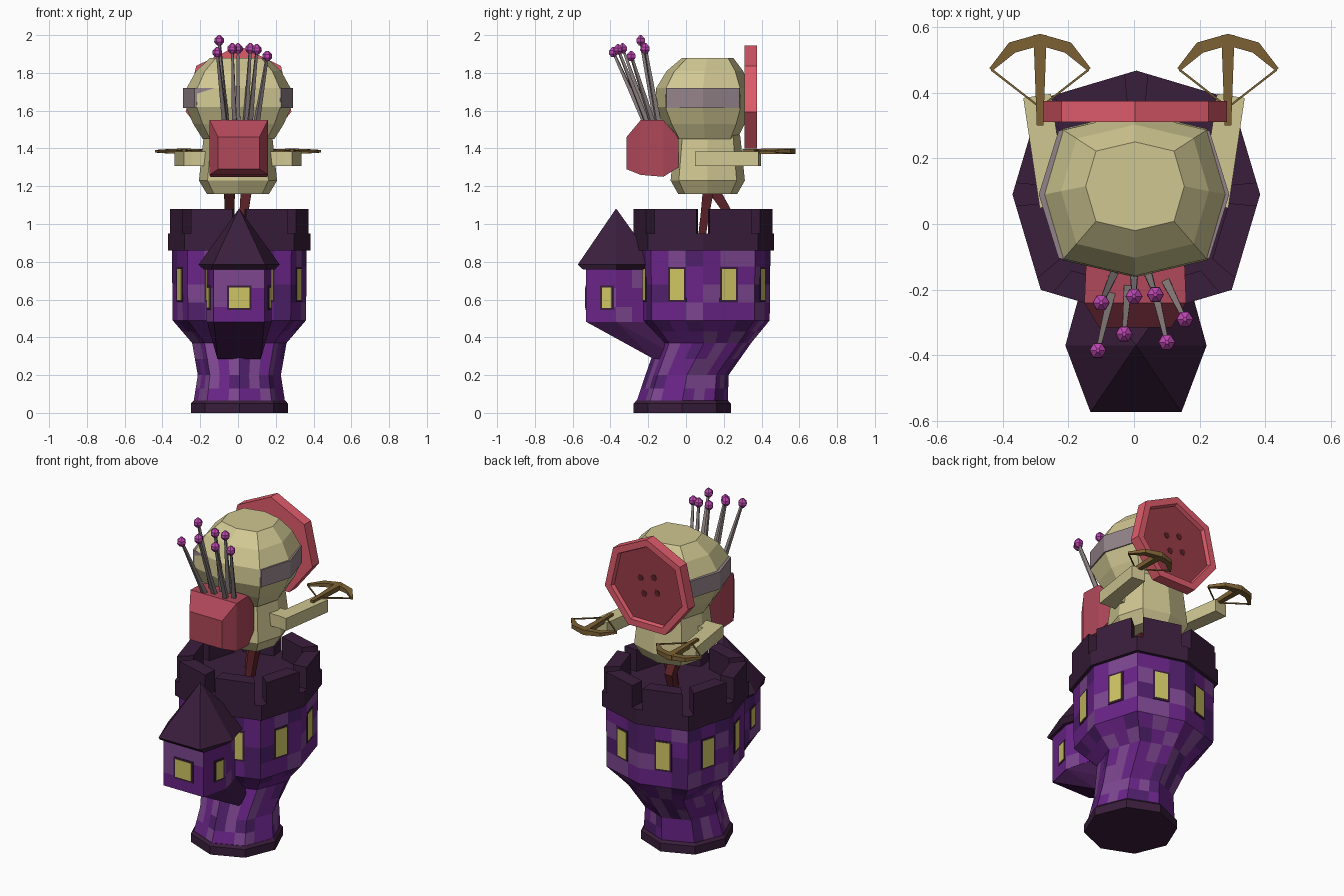
import bpy, bmesh, math, random
from mathutils import Vector

if "Cube" in bpy.data.objects:
    bpy.data.objects.remove(bpy.data.objects["Cube"])
random.seed(4)


def mat(name, hexa):
    m = bpy.data.materials.new(name)
    c = [int(hexa[i:i + 2], 16) / 255 for i in (0, 2, 4)]
    m.diffuse_color = [((v + .055) / 1.055) ** 2.4 for v in c] + [1]
    m.use_nodes = True
    m.node_tree.nodes["Principled BSDF"].inputs["Base Color"].default_value = m.diffuse_color
    return m


PURPLES = [mat('purple_a', '6a2488'), mat('purple_b', '7d4690'), mat('purple_c', '50206c')]
DARK = mat('dark_stone', '3a1e3c')
WEDGE = mat('dark_purple', '421a50')
TAN = mat('tan', 'd0c792')
GREY = mat('grey_band', '94848a')
RED = mat('red', 'b0485a')
RIM = mat('bright_red', 'e05c6c')
DEEP = mat('deep_red', '9a3c48')
LEG = mat('leg_red', '5c2228')
GLOW = mat('window_yellow', 'cfc563')
WOOD = mat('wood', '7d6234')
SHAFT = mat('shaft_grey', '8c8080')
PINK = mat('pink', 'c048b4')


def split(c, k):
    """Split each side of a closed outline into k straight pieces."""
    return [c[i].lerp(c[(i + 1) % len(c)], j / k) for i in range(len(c)) for j in range(k)]


def ring(n, cx, cy, z, rx, ry=None, ph=0, k=1, dg=1):
    """Polygon ring of n sides; dg pushes out every second corner."""
    ry = ry or rx
    return split([Vector((cx + rx * (dg if i % 2 else 1) * math.cos(ph + math.tau * i / n),
                          cy + ry * (dg if i % 2 else 1) * math.sin(ph + math.tau * i / n), z))
                  for i in range(n)], k)


def loft(name, rings, mats, pick=None):
    """Skin matching rings and cap both ends; pick(row) gives a material index."""
    bm = bmesh.new()
    vs = [[bm.verts.new(p) for p in r] for r in rings]
    n = len(rings[0])
    for r in range(len(rings) - 1):
        for i in range(n):
            j = (i + 1) % n
            f = bm.faces.new((vs[r][i], vs[r][j], vs[r + 1][j], vs[r + 1][i]))
            f.material_index = pick(r) if pick else 0
    bm.faces.new(vs[0][::-1])
    f = bm.faces.new(vs[-1])
    f.material_index = pick(len(rings)) if pick else 0
    return finish(name, bm, mats)


def finish(name, bm, mats):
    bmesh.ops.recalc_face_normals(bm, faces=bm.faces)
    me = bpy.data.meshes.new(name)
    bm.to_mesh(me)
    bm.free()
    for m in mats:
        me.materials.append(m)
    ob = bpy.data.objects.new(name, me)
    bpy.context.collection.objects.link(ob)
    return ob


def hull(name, pts, m):
    bm = bmesh.new()
    for p in pts:
        bm.verts.new(p)
    bmesh.ops.convex_hull(bm, input=bm.verts)
    bmesh.ops.dissolve_limit(bm, angle_limit=.02, verts=bm.verts, edges=bm.edges)
    return finish(name, bm, [m])


def bar(name, path, sizes, m, side=None):
    """Rectangular bar along a path; sizes are (width, height) at each point."""
    path = [Vector(p) for p in path]
    rings = []
    for i, p in enumerate(path):
        d = (path[min(i + 1, len(path) - 1)] - path[max(i - 1, 0)]).normalized()
        s = Vector(side) if side else d.cross(Vector((0, 0, 1))).normalized()
        u = s.cross(d).normalized()
        w, h = sizes[i]
        rings.append([p + s * a * w / 2 + u * b * h / 2 for a, b in ((-1, -1), (1, -1), (1, 1), (-1, 1))])
    return loft(name, rings, [m])


def window(name, a, b, z, w, h, t=.5):
    """Framed window on the wall running from corner a to corner b."""
    d = (b - a).normalized()
    n = Vector((d.y, -d.x, 0))
    c = a.lerp(b, t)
    c.z = z
    for part, m, e, out in (('frame', DARK, 0, .003), ('pane', GLOW, .011, .005)):
        bar(f'{name}_{part}', [c + n * (out - .02), c + n * out], [(w - 2 * e, h - 2 * e)] * 2, m, side=d)


# Tower: eight-sided shaft that bends backwards and flares, patchwork stone
X = .007
keys = [(.06, -.02, .242, 1, 2), (.2, .005, .22, 1, 2), (.37, .095, .25, 1.04, 2),
        (.49, .09, .353, 1.09, 4), (.87, .09, .357, 1.09, 0)]
rings = []
for a, b in zip(keys, keys[1:]):
    for i in range(a[4]):
        z, y, r, g = (p + (q - p) * i / a[4] for p, q in zip(a[:4], b[:4]))
        rings.append(ring(8, X, y, z, r, k=3, dg=g))
rings.append(ring(8, X, .09, .87, .357, k=3, dg=1.09))
stone = lambda r: random.choice((0, 0, 1, 2))
loft('tower_shaft', rings, PURPLES, stone)
loft('tower_base', [ring(8, X, -.02, 0, .257), ring(8, X, -.02, .05, .257), ring(8, X, -.02, .065, .243)], [DARK])
loft('battlement_floor', [ring(8, X, .09, z, .377, dg=1.09) for z in (.86, .95)], [DARK])
outer, inner = ring(8, X, .09, .94, .377, dg=1.09), ring(8, X, .09, .94, .29, dg=1.09)
wall = ring(8, X, .09, 0, .355, dg=1.09)
for i in range(8):
    j = (i + 1) % 8
    q = [outer[i].lerp(outer[j], .12), outer[i].lerp(outer[j], .88),
         inner[i].lerp(inner[j], .88), inner[i].lerp(inner[j], .12)]
    loft('merlon', [q, [p + Vector((0, 0, .14)) for p in q]], [DARK])
    window('tower_window', wall[i], wall[j], .68, .1, .185)

# Side turret: six-sided bay with broad front, sloping underside and pointed roof
TX, TY = .006, -.37


def bay(z, s):
    half = [(.135, -.16), (.172, 0), (.125, .17)]
    return [Vector((TX + s * x, TY + s * y, z)) for x, y in half + [(-x, y) for x, y in half[::-1]]]


loft('turret_walls', [split(bay(z, 1), 2) for z in (.48, .56, .66, .78)], PURPLES, stone)
hull('turret_support', bay(.482, .99) +
     [Vector((TX + sx * .115, y, .285)) for sx in (-1, 1) for y in (-.17, -.02)], WEDGE)
eave = bay(.785, 1.25)
for p in eave[0], eave[5]:
    p.x, p.y = TX + (p.x - TX) * .82, -.573
loft('turret_roof', [bay(.76, 1.1), eave, bay(1.08, .01)], [DARK])
tw = bay(0, 1)
window('turret_window', tw[5], tw[0], .61, .13, .13)
window('turret_window', tw[0], tw[1], .61, .075, .13, .7)
window('turret_window', tw[4], tw[5], .61, .075, .13, .3)

# Archer body and head: eight-sided rings with squarish corners
loft('body', [ring(8, .0, .115, z, r, r * .95, dg=1.1) for z, r in
              ((1.16, .165), (1.23, .207), (1.46, .182), (1.5, .17))], [TAN])
loft('head', [ring(8, .003, y, z, r, r * .9, dg=1.12) for z, r, y in
              ((1.45, .19, .1), (1.53, .24, .095), (1.62, .28, .09), (1.72, .275, .09), (1.81, .225, .1), (1.88, .15, .115))], [TAN])
loft('head_band', [ring(8, .0, .09, z, .29, .245, dg=1.12) for z in (1.615, 1.72)], [GREY])
bar('front_leg', [(.045, .12, 1.19), (.03, .1, 1.05), (.02, .085, .94)], [(.06, .06), (.045, .045), (.04, .04)], LEG, (1, 0, 0))
bar('back_leg', [(-.045, .14, 1.19), (-.045, .21, 1.08), (-.04, .17, .94)], [(.06, .06), (.05, .05), (.04, .04)], LEG, (1, 0, 0))

# Big button worn on the face: seven sides, sunken centre, four holes
BY = 1.658


def button_ring(y, r):
    return [Vector((.003 + p.x, y, BY + p.y)) for p in ring(7, 0, 0, 0, r, ph=math.pi / 2)]


loft('button', [button_ring(.31, .287), button_ring(.375, .287), button_ring(.375, .245), button_ring(.352, .238)],
     [RIM, DEEP], lambda r: int(r > 3))
for i in range(4):
    a = math.radians(30 + 90 * i)
    c = Vector((.003 + .065 * math.cos(a), .352, BY + .065 * math.sin(a)))
    loft('button_hole', [[c + Vector((p.x, y, p.y)) for p in ring(6, 0, 0, 0, .02)] for y in (-.01, .002)], [LEG])

# Arms and crossbows, one each side
for s in (-1, 1):
    bar('shoulder', [(s * .12, .1, 1.345), (s * .27, .1, 1.345)], [(.09, .075)] * 2, TAN)
    bar('arm', [(s * .245, .055, 1.345), (s * .295, .39, 1.345)], [(.085, .075)] * 2, TAN)
    cx = s * .286
    bar('crossbow_stock', [(cx, .3, 1.385), (cx, .575, 1.385)], [(.02, .025), (.04, .03)], WOOD)
    limb = [(-.15, .47), (-.085, .537), (0, .561), (.085, .537), (.15, .47)]
    bar('crossbow_limb', [(cx + x, y, 1.385) for x, y in limb],
        [(.012, .014), (.036, .022), (.036, .03), (.036, .022), (.012, .014)], WOOD)
    bar('crossbow_string', [(cx - .148, .47, 1.385), (cx, .355, 1.39), (cx + .148, .47, 1.385)], [(.007, .007)] * 3, WOOD)


# Quiver: chamfered box on the near side
def slab(y, hx, z0, z1):
    return [Vector((.004 + x, y, z)) for x, z in ((-hx, z0), (hx, z0), (hx, z1), (-hx, z1))]


loft('quiver', [slab(-.315, .11, 1.29, 1.46), slab(-.24, .155, 1.26, 1.55), slab(-.12, .15, 1.25, 1.55),
                slab(-.04, .13, 1.3, 1.46)], [RED])

# Arrows fanning out of the quiver
for x, y, z in ((-.1, -.24, 1.973), (-.11, -.385, 1.91), (-.03, -.335, 1.93), (0, -.22, 1.93),
                (.065, -.215, 1.93), (.1, -.36, 1.925), (.155, -.29, 1.89)):
    tip = Vector((x, y, z))
    root = Vector((x * .6, -.17 + .35 * (y + .3), 1.5))
    bar('arrow_shaft', [root, tip], [(.026, .026), (.012, .012)], SHAFT)
    loft('arrow_end', [ring(6, x, y, z + dz, r) for dz, r in ((-.027, .012), (-.01, .026), (.008, .025), (.027, .006))], [PINK])
